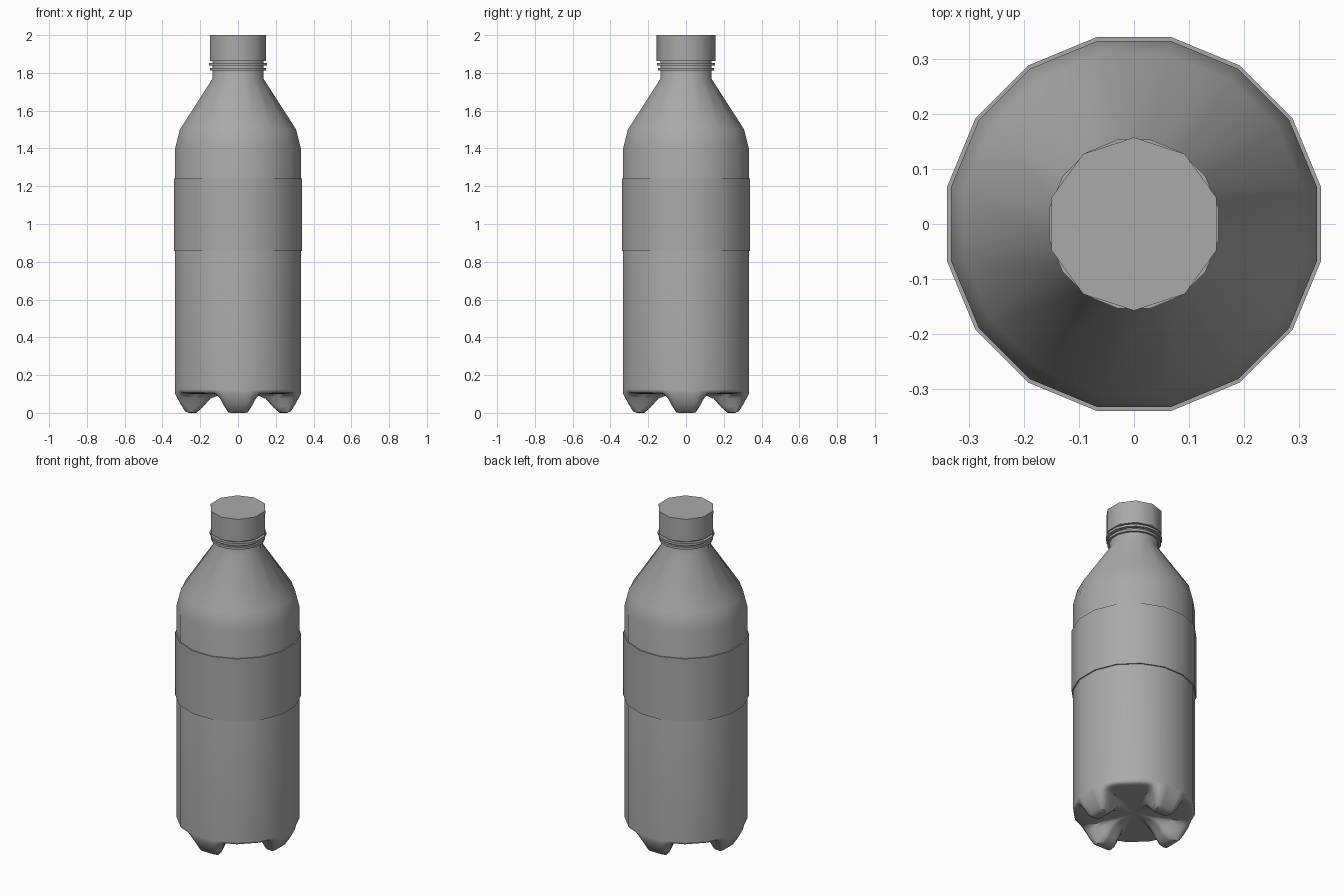
import bpy, bmesh
from math import sin, cos, pi, radians, degrees

old = bpy.data.objects.get("Cube")
if old:
    bpy.data.objects.remove(old, do_unlink=True)

grey = bpy.data.materials.new("plain grey")
grey.use_nodes = True
GREY = (0.4, 0.4, 0.4, 1)
grey.diffuse_color = GREY
grey.node_tree.nodes["Principled BSDF"].inputs["Base Color"].default_value = GREY


def ring(radius, z, sides, start):
    return [(radius * cos(start + 2 * pi * i / sides),
             radius * sin(start + 2 * pi * i / sides), z) for i in range(sides)]


def skin(name, rings, smooth, cap_start=False, cap_end=False):
    """Bridge successive rings of points into one smooth-shaded object."""
    bm = bmesh.new()
    loops = [[bm.verts.new(p) for p in r] for r in rings]
    for a, b in zip(loops, loops[1:]):
        n = len(a)
        for i in range(n):
            j = (i + 1) % n
            bm.faces.new((a[i], a[j], b[j], b[i]))
    if cap_start:
        bm.faces.new(loops[0][::-1])
    if cap_end:
        bm.faces.new(loops[-1])
    bmesh.ops.recalc_face_normals(bm, faces=bm.faces)
    mesh = bpy.data.meshes.new(name)
    bm.to_mesh(mesh)
    bm.free()
    mesh.materials.append(grey)
    ob = bpy.data.objects.new(name, mesh)
    bpy.context.collection.objects.link(ob)
    bpy.ops.object.select_all(action='DESELECT')
    ob.select_set(True)
    bpy.context.view_layer.objects.active = ob
    bpy.ops.object.shade_smooth_by_angle(angle=radians(smooth))
    return ob


def lathe(name, profile, sides=16, start=pi / 16, smooth=35, **caps):
    return skin(name, [ring(r, z, sides, start) for r, z in profile], smooth, **caps)


# Bottle wall, shoulder and neck
lathe("bottle_body", [(.339, .12), (.339, 1.4), (.314, 1.5), (.137, 1.77),
                      (.137, 1.88)])

# Wrapped label band
lathe("label_band", [(.339, .858), (.346, .858), (.346, 1.24), (.339, 1.24)])

# Neck rings below the cap
for name, radius, low, high in (("upper_neck_ring", .156, 1.838, 1.852),
                                ("lower_neck_ring", .15, 1.812, 1.826)):
    lathe(name, [(.135, low), (radius, low), (radius, high), (.135, high)])

# Ten-sided screw cap
lathe("cap", [(.156, 1.862), (.157, 2.0)], sides=10, start=pi / 2, smooth=40,
      cap_start=True, cap_end=True)

# Four-footed base: blend a foot profile and a valley profile around the axis
FOOT = [(.339, .12), (.339, .1), (.312, .05), (.285, .008), (.265, 0), (.225, 0),
        (.19, .03), (.15, .075), (.1, .095), (.01, .1)]
VALLEY = [(.339, .12), (.337, .112), (.328, .106), (.31, .102), (.28, .1), (.24, .1),
          (.2, .1), (.15, .1), (.1, .1), (.01, .1)]
SIDES = 96


def base_point(i, foot, valley):
    angle = 2 * pi * i / SIDES
    off = abs((angle + pi / 4) % (pi / 2) - pi / 4)
    t = min(max((degrees(off) - 10) / 13, 0), 1)
    w = 1 - t * t * (3 - 2 * t)
    r, z = (w * f + (1 - w) * v for f, v in zip(foot, valley))
    # keep the points on the straight sides of the sixteen-sided wall
    facet = (angle + pi / 16) % (pi / 8) - pi / 16
    r *= cos(pi / 16) / cos(facet)
    return (r * cos(angle), r * sin(angle), z)


skin("footed_base", [[base_point(i, f, v) for i in range(SIDES)]
                     for f, v in zip(FOOT, VALLEY)], 50, cap_end=True)
